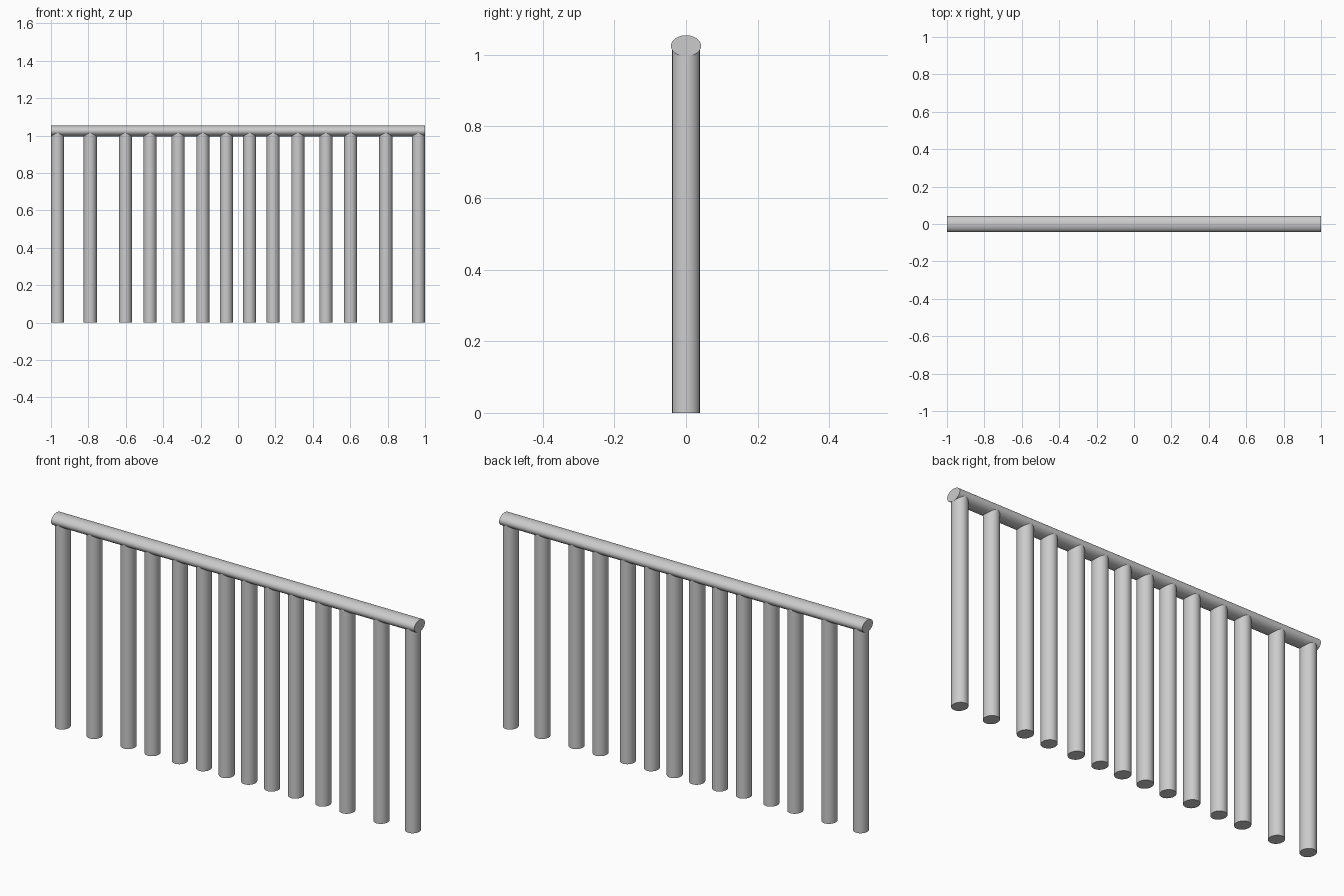
import bpy, math

if "Cube" in bpy.data.objects:
    bpy.data.objects.remove(bpy.data.objects["Cube"])


def oval_bar(name, length, half_a, half_b, location, rotation=(0, 0, 0)):
    """Capped elliptical bar along its local z axis."""
    bpy.ops.mesh.primitive_cylinder_add(vertices=48, radius=1, depth=1,
                                        location=location, rotation=rotation)
    bar = bpy.context.object
    bar.name = name
    bar.scale = (half_a, half_b, length)
    bpy.ops.object.transform_apply(location=False, rotation=True, scale=True)
    bpy.ops.object.shade_smooth_by_angle(angle=math.radians(30))
    return bar


# Handrail: flattened oval running along x
oval_bar("handrail", 2.0, 0.0295, 0.042, (0, 0, 1.025), (0, math.pi / 2, 0))

# Balusters: mirrored pairs, spaced wider toward the ends, tops sunk into the rail
POST_TOP = 1.02
for i, x in enumerate((0.062, 0.188, 0.32, 0.47, 0.602, 0.79, 0.965)):
    for side, sign in (("left", -1), ("right", 1)):
        oval_bar(f"baluster_{side}_{i + 1}", POST_TOP, 0.035, 0.0385,
                 (sign * x, 0, POST_TOP / 2))
